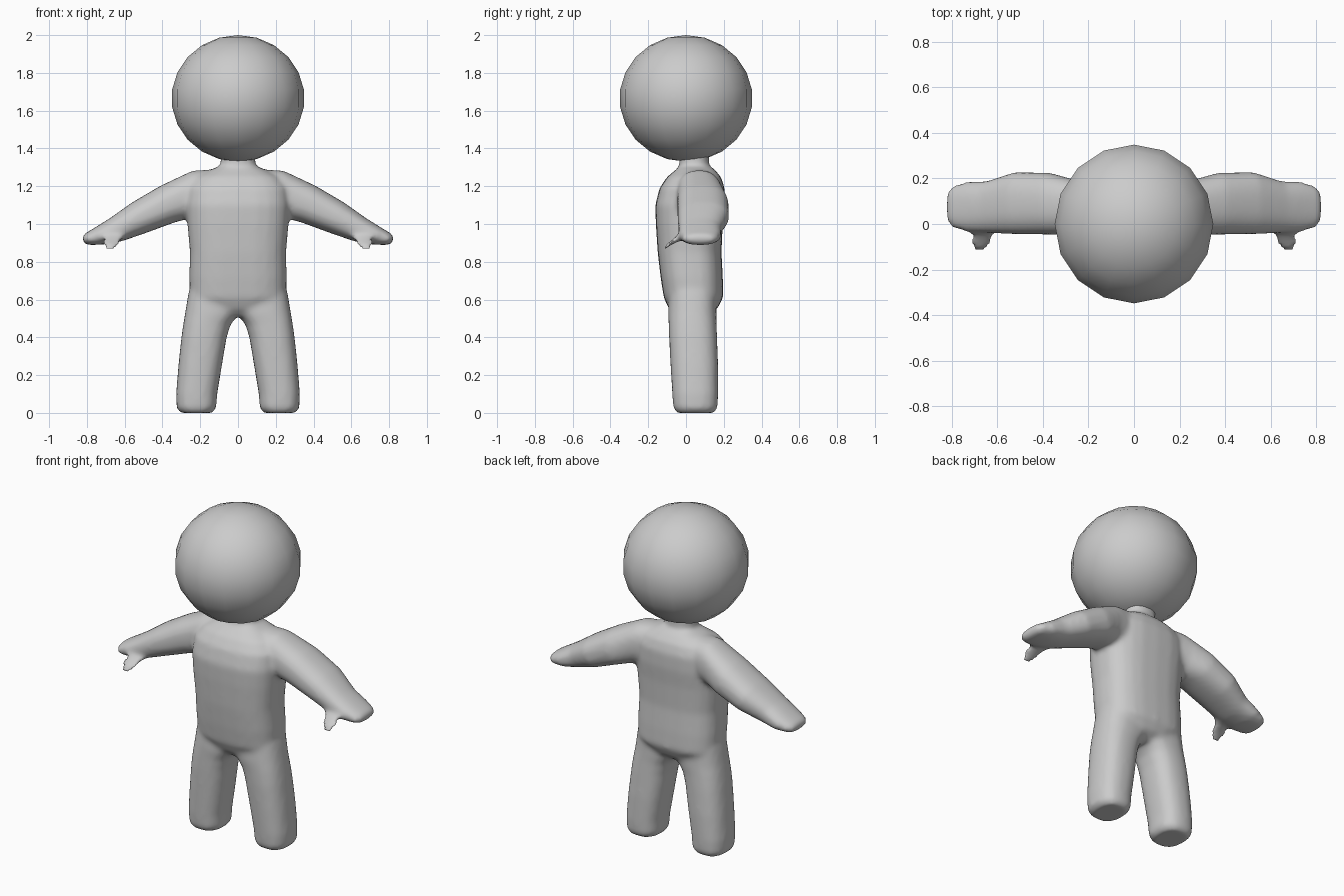
import bpy, bmesh, math
from mathutils import Vector

if "Cube" in bpy.data.objects:
    bpy.data.objects.remove(bpy.data.objects["Cube"])

grey = bpy.data.materials.new("light grey")
grey.diffuse_color = (0.6, 0.6, 0.6, 1)
grey.use_nodes = True
grey.node_tree.nodes["Principled BSDF"].inputs["Base Color"].default_value = grey.diffuse_color


def loft(bm, rings, power=2.4, n=24):
    """Skin capped superellipse rings given as (centre, half axis, half axis)."""
    loops = []
    for c, u, v in rings:
        loop = []
        for i in range(n):
            a = 2 * math.pi * i / n
            ca, sa = math.cos(a), math.sin(a)
            p = Vector(c) + Vector(u) * math.copysign(abs(ca) ** (2 / power), ca) \
                + Vector(v) * math.copysign(abs(sa) ** (2 / power), sa)
            loop.append(bm.verts.new(p))
        loops.append(loop)
    faces = [bm.faces.new(loops[0][::-1]), bm.faces.new(loops[-1])]
    for a, b in zip(loops, loops[1:]):
        faces += [bm.faces.new((a[i], a[(i + 1) % n], b[(i + 1) % n], b[i])) for i in range(n)]
    bmesh.ops.recalc_face_normals(bm, faces=faces)


def upright(z, x0, x1, y0, y1):
    """Horizontal ring filling a rectangle."""
    return (((x0 + x1) / 2, (y0 + y1) / 2, z), ((x1 - x0) / 2, 0, 0), (0, (y1 - y0) / 2, 0))


def across(s, top, bottom, y0, y1):
    """Limb ring between a top and a bottom point (x, z), mirrored by s."""
    t, b = Vector((s * top[0], 0, top[1])), Vector((s * bottom[0], 0, bottom[1]))
    return ((t + b) / 2 + Vector((0, (y0 + y1) / 2, 0)), (t - b) / 2, (0, (y1 - y0) / 2, 0))


bm = bmesh.new()

# Torso: height, half width, front, back
torso = [(0.51, 0.10, -0.05, 0.11), (0.55, 0.19, -0.09, 0.165), (0.61, 0.255, -0.118, 0.197),
         (0.72, 0.258, -0.135, 0.195), (0.85, 0.255, -0.15, 0.188), (1.0, 0.268, -0.16, 0.195),
         (1.10, 0.275, -0.163, 0.205), (1.19, 0.265, -0.14, 0.205), (1.25, 0.22, -0.10, 0.185),
         (1.29, 0.14, -0.05, 0.15), (1.31, 0.09, -0.03, 0.12)]
loft(bm, [upright(z, -w, w, f, b) for z, w, f, b in torso], 2.7)

# Neck
loft(bm, [upright(z, -0.092, 0.092, -0.035, 0.122) for z in (1.2, 1.3, 1.42)], 2.2)

# Legs: height, inner x, outer x, front, back
leg = [(0, 0.135, 0.305, -0.05, 0.15), (0.025, 0.115, 0.325, -0.067, 0.167),
       (0.10, 0.11, 0.328, -0.073, 0.17), (0.25, 0.085, 0.316, -0.082, 0.17),
       (0.40, 0.06, 0.30, -0.09, 0.165), (0.47, 0.038, 0.29, -0.092, 0.162),
       (0.53, -0.01, 0.28, -0.095, 0.162), (0.64, -0.01, 0.262, -0.09, 0.16)]
# Arms: top point, bottom point, front, back
arm = [((0.12, 1.29), (0.15, 1.05), -0.04, 0.17), ((0.24, 1.283), (0.25, 1.03), -0.048, 0.19),
       ((0.41, 1.203), (0.33, 1.01), -0.047, 0.225), ((0.56, 1.115), (0.48, 0.955), -0.045, 0.228),
       ((0.68, 1.03), (0.61, 0.91), -0.04, 0.188), ((0.76, 0.98), (0.70, 0.892), -0.035, 0.186),
       ((0.81, 0.95), (0.79, 0.888), -0.015, 0.165), ((0.825, 0.935), (0.82, 0.90), 0.015, 0.135)]
for s in (-1, 1):
    loft(bm, [upright(z, *sorted((s * i, s * o)), f, b) for z, i, o, f, b in leg], 2.5)
    loft(bm, [across(s, *r) for r in arm], 2.4)
    # Thumb
    loft(bm, [((s * 0.65, 0.03, 0.96), (s * 0.06, 0, 0), (0, 0.03, 0.04)),
              ((s * 0.662, -0.045, 0.93), (s * 0.052, 0, 0), (0, 0.025, 0.035)),
              ((s * 0.675, -0.09, 0.893), (s * 0.042, 0, 0), (0, 0.025, 0.03)),
              ((s * 0.68, -0.118, 0.872), (s * 0.03, 0, 0), (0, 0.015, 0.022))], 2.2)

mesh = bpy.data.meshes.new("body")
bm.to_mesh(mesh)
bm.free()
mesh.materials.append(grey)
body = bpy.data.objects.new("body", mesh)
bpy.context.collection.objects.link(body)

# Fuse the limbs into one soft skin
fuse = body.modifiers.new("fuse", 'REMESH')
fuse.mode = 'VOXEL'
fuse.voxel_size = 0.014
fuse.use_smooth_shade = True
soften = body.modifiers.new("soften", 'SMOOTH')
soften.factor = 0.5
soften.iterations = 8

# Head
bpy.ops.mesh.primitive_uv_sphere_add(segments=16, ring_count=11, radius=1, location=(0, 0, 1.665))
head = bpy.context.object
head.name = "head"
head.scale = (0.352, 0.352, 0.335)
head.data.materials.append(grey)
bpy.ops.object.shade_smooth()
